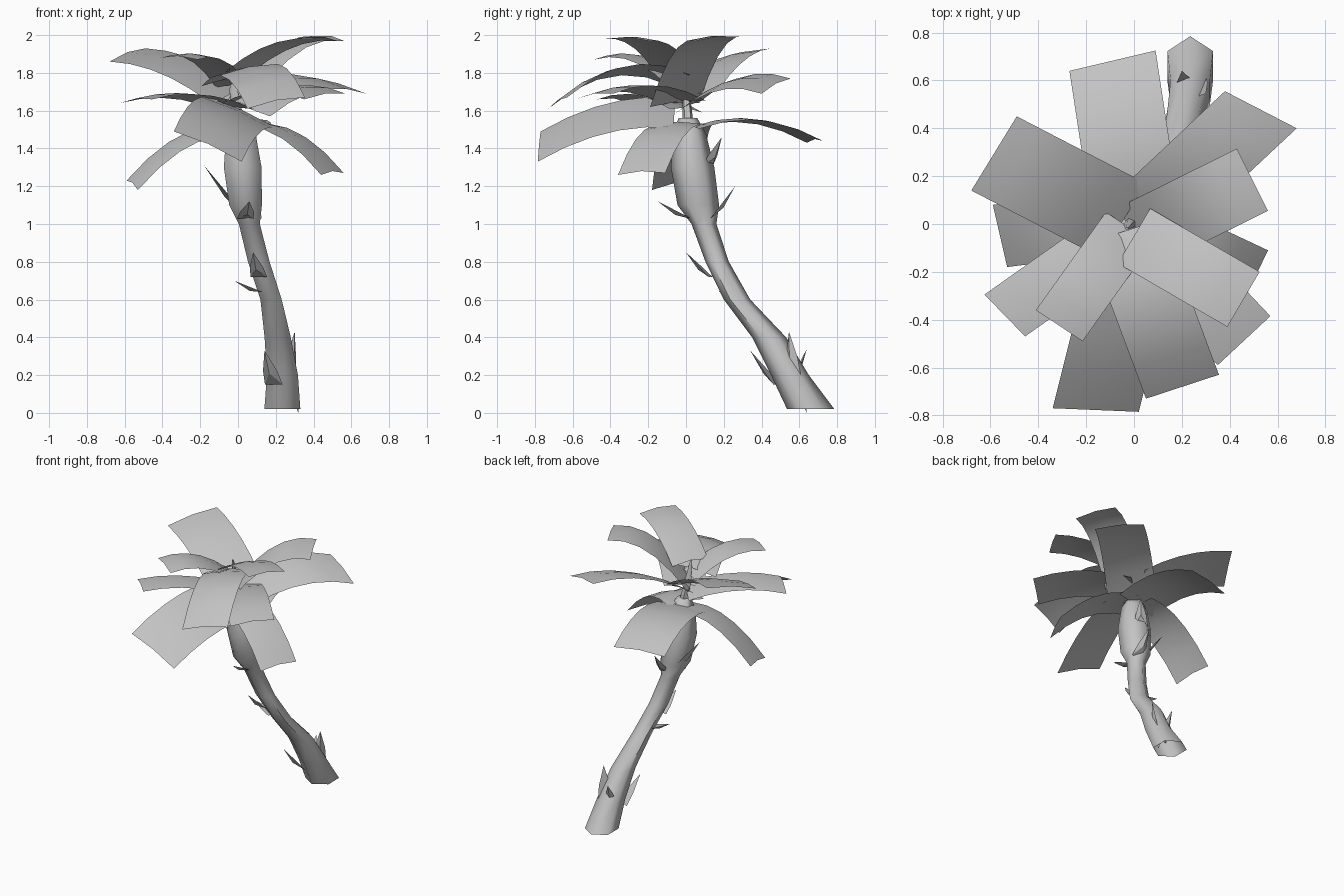
import bpy
import bmesh
import math
from mathutils import Vector

default_cube = bpy.data.objects.get("Cube")
if default_cube:
    bpy.data.objects.remove(default_cube, do_unlink=True)

# One plain grey for the whole tree
GREY = (0.55, 0.55, 0.55, 1)
grey = bpy.data.materials.new("plain grey")
grey.use_nodes = True
grey.diffuse_color = GREY
grey.node_tree.nodes["Principled BSDF"].inputs["Base Color"].default_value = GREY


def make_object(name, bm, smooth_angle):
    """Turn a bmesh into a shaded object with the shared material."""
    mesh = bpy.data.meshes.new(name)
    bm.to_mesh(mesh)
    bm.free()
    mesh.materials.append(grey)
    obj = bpy.data.objects.new(name, mesh)
    bpy.context.collection.objects.link(obj)
    bpy.ops.object.select_all(action="DESELECT")
    obj.select_set(True)
    bpy.context.view_layer.objects.active = obj
    bpy.ops.object.shade_smooth_by_angle(angle=math.radians(smooth_angle))
    return obj


def loft(name, rings, sides):
    """Join horizontal rings of (x, y, z, x radius, y radius), open at the foot."""
    bm = bmesh.new()
    loops = []
    for x, y, z, rx, ry in rings:
        angles = [math.tau * (i + 0.5) / sides for i in range(sides)]
        loops.append([bm.verts.new((x + rx * math.cos(a), y + ry * math.sin(a), z))
                      for a in angles])
    for low, high in zip(loops, loops[1:]):
        for i in range(sides):
            j = (i + 1) % sides
            bm.faces.new((low[i], low[j], high[j], high[i]))
    bm.faces.new(loops[-1])
    return make_object(name, bm, 65)


def leaf(name, base, left_tip, right_tip, arch, steps=5, fold=0.015):
    """Broad arched strip with a shallow crease along its middle."""
    base, left, right = Vector(base), Vector(left_tip), Vector(right_tip)
    tip = (left + right) / 2
    side = (left - right) / 2
    bm = bmesh.new()
    rows = []
    for i in range(steps + 1):
        t = i / steps
        centre = base.lerp(tip, t)
        centre.z += arch * 4 * t * (1 - t)
        crease = Vector((0, 0, fold))
        rows.append([bm.verts.new(p) for p in
                     (centre + side, centre + crease, centre - side)])
    for a, b in zip(rows, rows[1:]):
        for k in range(2):
            bm.faces.new((a[k], a[k + 1], b[k + 1], b[k]))
    bm.normal_update()
    if sum(f.normal.z for f in bm.faces) < 0:
        bmesh.ops.reverse_faces(bm, faces=bm.faces[:])
    return make_object(name, bm, 50)


def husk(name, root, tip, width=0.045):
    """Pointed husk scale, widest at the root, with a ridge on its outer face."""
    root, tip = Vector(root), Vector(tip)
    along = tip - root
    side = along.cross(Vector((0, 0, 1))).normalized() * width
    outward = side.cross(along).normalized() * 0.02
    middle = root + along * 0.4
    bm = bmesh.new()
    points = (root - side, middle - side * 0.8, tip, middle + side * 0.8,
              root + side, middle - outward)
    verts = [bm.verts.new(p) for p in points]
    rim, ridge = verts[:5], verts[5]
    for i in range(5):
        bm.faces.new((rim[i], rim[(i + 1) % 5], ridge))
    bm.faces.new(rim[::-1])
    bmesh.ops.recalc_face_normals(bm, faces=bm.faces[:])
    return make_object(name, bm, 30)


# Leaning trunk, swollen below the crown
loft("trunk", [
    (.235, .66, .02, .11, .125),
    (.235, .55, .2, .095, .1),
    (.21, .44, .4, .08, .09),
    (.175, .27, .6, .065, .07),
    (.11, .165, .8, .066, .062),
    (.06, .095, 1, .064, .066),
    (.04, .065, 1.1, .1, .11),
    (.025, .035, 1.3, .115, .115),
    (.015, .02, 1.48, .09, .085),
    (.01, .01, 1.56, .05, .05),
], 6)

# Thin shoot in the middle of the crown
loft("crown_shoot", [
    (.01, .01, 1.54, .03, .03),
    (-.02, 0, 1.7, .025, .02),
    (-.03, -.02, 1.84, .006, .006),
], 5)

# Low drooping leaves
leaf("low_back_leaf", (.01, .03, 1.5), (-.27, .64, 1.43), (.09, .725, 1.44), .075)
leaf("low_left_leaf", (0, .02, 1.5), (-.53, -.18, 1.18), (-.59, .08, 1.23), .09)
leaf("low_right_leaf", (0, 0, 1.52), (.56, -.11, 1.27), (.44, -.36, 1.26), .09)
leaf("low_front_leaf", (.02, -.06, 1.59), (.02, -.785, 1.33), (-.34, -.77, 1.49), .06)

# Middle leaves
leaf("middle_back_leaf", (.02, 0, 1.61), (.38, .555, 1.77), (.68, .4, 1.69), .075)
leaf("middle_right_leaf", (0, 0, 1.64), (.57, -.385, 1.69), (.35, -.59, 1.66), .06)
leaf("middle_left_leaf", (0, 0, 1.6), (-.455, -.47, 1.66), (-.625, -.295, 1.64), .05)
leaf("middle_front_leaf", (-.04, -.03, 1.76), (.355, -.63, 1.67), (.05, -.73, 1.61), .11)

# High rising leaves
leaf("high_back_leaf", (-.045, .015, 1.67), (-.68, .14, 1.86), (-.49, .45, 1.93), .05)
leaf("high_front_leaf", (-.02, -.015, 1.72), (-.215, -.49, 1.87), (-.41, -.36, 1.88), .07)
leaf("high_right_leaf", (0, -.06, 1.63), (.43, .315, 1.99), (.56, .055, 1.97), .11)
leaf("top_right_leaf", (0, -.05, 1.8), (.525, -.2, 1.97), (.39, -.43, 1.98), .055)

# Husk scales up the trunk
husk("root_front_husk", (.19, .48, .15), (.14, .34, .33), .05)
husk("root_back_husk", (.27, .57, .2), (.3, .545, .43), .05)
husk("root_rear_husk", (.22, .55, .14), (.2, .64, .34), .05)
husk("root_point", (.29, .6, .14), (.32, .64, 0), .03)
husk("lower_front_husk", (.11, .13, .72), (.08, 0, .85))
husk("lower_side_husk", (.13, .22, .64), (-.02, .22, .7))
husk("upper_side_husk", (.03, .07, 1.05), (-.18, .09, 1.31), .07)
husk("upper_front_husk", (.04, .02, 1.03), (.06, -.15, 1.12))
husk("upper_back_husk", (.08, .13, 1.03), (.08, .26, 1.2))
husk("neck_back_husk", (.03, .11, 1.3), (.1, .19, 1.46))
